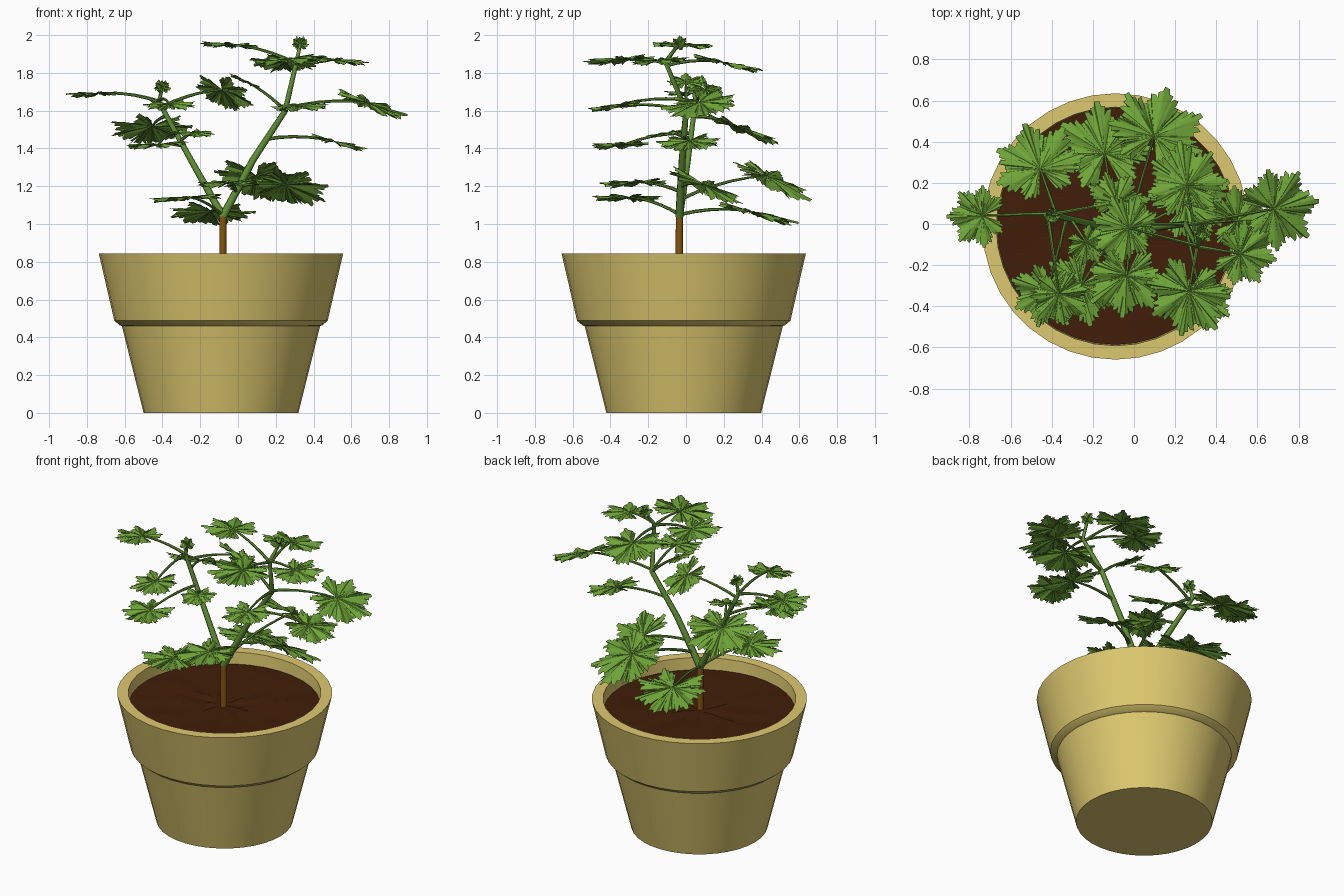
import bpy, math, random
from mathutils import Vector

if "Cube" in bpy.data.objects:
    bpy.data.objects.remove(bpy.data.objects["Cube"])

random.seed(4)


def material(name, rgb):
    m = bpy.data.materials.new(name)
    m.diffuse_color = (*rgb, 1)
    m.use_nodes = True
    m.node_tree.nodes["Principled BSDF"].inputs["Base Color"].default_value = m.diffuse_color
    return m


CLAY = material("tan_clay", (0.73, 0.585, 0.16))
SOIL = material("dark_soil", (0.053, 0.0125, 0.0025))
BARK = material("brown_bark", (0.24, 0.09, 0.003))
STEM = material("stem_green", (0.12, 0.28, 0.035))
LEAF = material("leaf_green", (0.16, 0.38, 0.04))


def add_mesh(name, verts, faces, mat, smooth_angle):
    me = bpy.data.meshes.new(name)
    me.from_pydata([tuple(v) for v in verts], [], faces)
    me.materials.append(mat)
    ob = bpy.data.objects.new(name, me)
    bpy.context.collection.objects.link(ob)
    bpy.ops.object.select_all(action='DESELECT')
    ob.select_set(True)
    bpy.context.view_layer.objects.active = ob
    bpy.ops.object.shade_smooth_by_angle(angle=math.radians(smooth_angle))
    return ob


def lathe(name, profile, centre, n, mat, angle):
    """Spin a (radius, z) profile; radius 0 ends become fans."""
    verts, rings, faces = [], [], []
    for r, z in profile:
        count = 1 if r == 0 else n
        rings.append((len(verts), count))
        for i in range(count):
            a = 2 * math.pi * i / n
            verts.append((centre[0] + r * math.cos(a), centre[1] + r * math.sin(a), z))
    for (s0, c0), (s1, c1) in zip(rings, rings[1:]):
        for i in range(n):
            j = (i + 1) % n
            f = [s0 + i % c0, s0 + j % c0, s1 + j % c1, s1 + i % c1]
            faces.append(list(dict.fromkeys(f)))
    return add_mesh(name, verts, faces, mat, angle)


def tube(name, pts, r0, r1, mat, sides=8):
    """Tapered tube along a path, closed at both ends."""
    pts = [Vector(p) for p in pts]
    verts, faces, n = [], [], len(pts)
    for i, p in enumerate(pts):
        d = (pts[min(i + 1, n - 1)] - pts[max(i - 1, 0)]).normalized()
        a = d.cross(Vector((0.3, 0.9, 0.1))).normalized()
        b = d.cross(a)
        r = r0 + (r1 - r0) * i / (n - 1)
        for k in range(sides):
            t = 2 * math.pi * k / sides
            verts.append(p + r * (a * math.cos(t) + b * math.sin(t)))
    for i in range(n - 1):
        for k in range(sides):
            j = (k + 1) % sides
            faces.append([i * sides + k, i * sides + j, (i + 1) * sides + j, (i + 1) * sides + k])
    faces.append(list(range(sides))[::-1])
    faces.append([(n - 1) * sides + k for k in range(sides)])
    return add_mesh(name, verts, faces, mat, 50)


# One half of a toothed lobe (fraction of lobe angle, radius), then mirrored
HALF = [(-.5, .42), (-.46, .62), (-.5, .76), (-.38, .76), (-.36, .90), (-.24, .86),
        (-.17, .74), (-.19, .92), (-.09, .92), (-.06, 1.02)]
LOBE = HALF + [(-a, r) for a, r in HALF[:0:-1]]
STEP = math.radians(46)


def leaf_blade(name, base, az, size, slope, roll=0.0):
    """Seven-lobed leaf spreading from its stalk joint, descending outward by slope."""
    ca, sa = math.cos(az), math.sin(az)
    cs, ss = math.cos(slope), math.sin(slope)
    u = Vector((ca * cs, sa * cs, -ss))
    v = Vector((-sa, ca, 0))
    n = u.cross(v)
    v, n = v * math.cos(roll) + n * math.sin(roll), n * math.cos(roll) - v * math.sin(roll)
    rim = []
    for k in range(-3, 4):
        length = 1 - .025 * k * k + random.uniform(-.05, .05)
        rim += [((k + f) * STEP, r * (length if r > .45 else 1), f) for f, r in LOBE]
    rim.append((3.5 * STEP, .42, .5))
    verts, faces = [base], []
    for scale in (.5, 1):
        for t, r, f in rim:
            q = r * scale
            h = .07 * q * math.cos(2 * math.pi * f) - .05 * q * q + random.uniform(-.03, .03) * scale
            verts.append(base + size * (q * math.cos(t) * u + q * math.sin(t) * v + h * n))
    m = len(rim)
    for i in range(m - 1):
        faces.append([0, 1 + i, 2 + i])
        faces.append([1 + i, 1 + m + i, 2 + m + i, 2 + i])
    return add_mesh(name, verts, faces, LEAF, 40)


def stalk(name, a, b):
    """Thin arched stalk from branch to leaf."""
    mid = (a + b) / 2 + Vector((0, 0, .1 * (b - a).length))
    path = [a * (1 - t) ** 2 + mid * 2 * t * (1 - t) + b * t * t for t in [i / 5 for i in range(6)]]
    tube(name, path, .010, .006, STEM, 6)


def point_at(path, z):
    """Point on a rising path at height z."""
    for a, b in zip(path, path[1:]):
        if z <= b[2]:
            return Vector(a).lerp(Vector(b), max(0, (z - a[2]) / (b[2] - a[2])))
    return Vector(path[-1])


# Pot: tapered body, overhanging collar, thick rim and inner wall
C = (-0.09, -0.012)
lathe("pot", [(0, 0), (.41, 0), (.525, .46), (.535, .463), (.565, .488), (.647, .845),
              (.58, .845), (.57, .70)], C, 36, CLAY, 25)

# Soil: slightly lumpy disc
soil = lathe("soil", [(.096 * i, .768) for i in range(7)], C, 36, SOIL, 30)
for vert in soil.data.vertices:
    if (Vector(vert.co[:2]) - Vector(C)).length < .55:
        vert.co.z += random.uniform(-.01, .01)

# Woody trunk and two green branches
FORK = (-.08, -.035, 1.04)
tube("trunk", [(-.08, -.035, .74), (-.08, -.035, 1.055)], .02, .019, BARK, 10)
LEFT = [FORK, (-.25, .01, 1.34), (-.42, .05, 1.65), (-.40, .04, 1.72)]
RIGHT = [FORK, (.08, -.02, 1.34), (.25, 0, 1.6), (.31, -.11, 1.86), (.33, -.04, 1.95)]
tube("left_branch", LEFT, .021, .009, STEM)
tube("right_branch", RIGHT, .022, .009, STEM)

# Leaves on each branch: x, y, z of the middle, height of joint, size, outward slope
LEFT_LEAVES = [
    (-.47, .31, 1.50, 1.57, .235, 22),
    (-.77, .04, 1.69, 1.65, .165, 2),
    (-.43, -.36, 1.42, 1.48, .19, 4),
    (-.36, -.37, 1.63, 1.65, .16, 10),
    (-.28, -.33, 1.14, 1.05, .21, 3),
    (-.15, .39, 1.055, 1.05, .25, 14),
    (-.07, .13, 1.69, 1.62, .18, 38),
    (-.22, -.11, 1.48, 1.44, .12, 10),
]
RIGHT_LEAVES = [
    (-.04, -.29, 1.22, 1.17, .21, 3),
    (.11, .47, 1.23, 1.13, .26, 29),
    (.29, .12, 1.19, 1.20, .24, 21),
    (.54, .02, 1.43, 1.45, .19, 14),
    (.33, -.39, 1.62, 1.60, .17, 6),
    (.72, .08, 1.63, 1.61, .22, 18),
    (.26, -.37, 1.87, 1.85, .225, 5),
    (.25, .23, 1.85, 1.84, .215, 12),
    (.55, -.15, 1.865, 1.86, .175, 5),
    (-.06, -.01, 1.95, 1.85, .185, -2),
    (.03, 0, 1.76, 1.60, .11, -25),
]
for side, path, leaves in (("left", LEFT, LEFT_LEAVES), ("right", RIGHT, RIGHT_LEAVES)):
    for i, (x, y, z, joint_z, size, slope) in enumerate(leaves, 1):
        joint = point_at(path, joint_z)
        # the steepest leaf turns to face the back
        az = math.radians(60) if slope > 35 else math.atan2(y - joint.y, x - joint.x)
        s = math.radians(slope)
        out = Vector((math.cos(az) * math.cos(s), math.sin(az) * math.cos(s), -math.sin(s)))
        base = Vector((x, y, z)) - .2 * size * out
        # two leaves on the right roll toward the front and the back
        roll = {18: 11, 21: -18}.get(slope, 3)
        leaf_blade(f"{side}_leaf_{i}", base, az, size, s, math.radians(roll))
        stalk(f"{side}_leaf_stalk_{i}", joint, base)

# Young upright leaves at both branch tips
for side, path in (("left", LEFT), ("right", RIGHT)):
    for k in range(3):
        leaf_blade(f"{side}_bud_leaf_{k + 1}", Vector(path[-1]), k * 2.1 + .4, .05,
                   math.radians(9 * k - 68))
